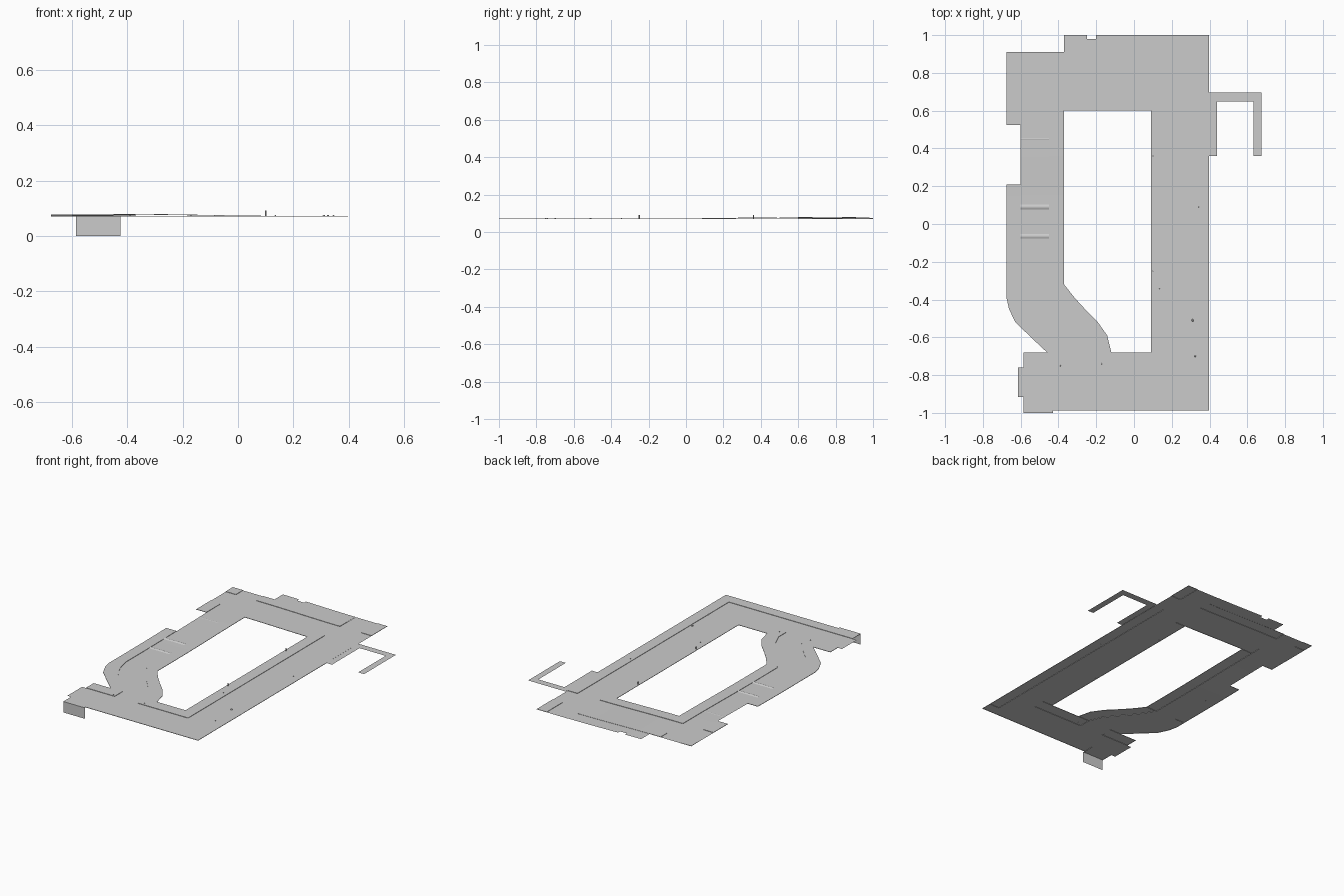
import bpy, bmesh, math

if "Cube" in bpy.data.objects:
    bpy.data.objects.remove(bpy.data.objects["Cube"])


def ramp(v, a, b):
    t = max(0.0, min(1.0, (v - a) / (b - a)))
    return t * t * (3 - 2 * t)


def ground(x, y):
    # nearly level land, rising slightly towards the far left corner
    return 0.070 + 0.007 * ramp(y, -0.1, 0.6) * ramp(-x, -0.15, 0.4)


def finish(name, bm, smooth=True):
    me = bpy.data.meshes.new(name)
    bm.to_mesh(me)
    bm.free()
    ob = bpy.data.objects.new(name, me)
    bpy.context.collection.objects.link(ob)
    if smooth:
        bpy.ops.object.select_all(action='DESELECT')
        ob.select_set(True)
        bpy.context.view_layer.objects.active = ob
        bpy.ops.object.shade_smooth_by_angle(angle=math.radians(30))
    return ob


def patch(bm, corner, nu, nv, h):
    # grid of quads; corner(i, j) gives the plan position of a grid point
    vs = []
    for j in range(nv + 1):
        row = []
        for i in range(nu + 1):
            x, y = corner(i, j)
            row.append(bm.verts.new((x, y, ground(x, y) + h)))
        vs.append(row)
    for j in range(nv):
        for i in range(nu):
            bm.faces.new((vs[j][i], vs[j][i + 1], vs[j + 1][i + 1], vs[j + 1][i]))


def rect(bm, x0, x1, y0, y1, h):
    nu = max(1, round((x1 - x0) / 0.08))
    nv = max(1, round((y1 - y0) / 0.08))
    patch(bm, lambda i, j: (x0 + (x1 - x0) * i / nu, y0 + (y1 - y0) * j / nv), nu, nv, h)


# sweeping bend of the left street: outer and inner edges
OUTER = [(-.675, -.32), (-.675, -.39), (-.662, -.45), (-.628, -.52), (-.54, -.605), (-.46, -.68)]
INNER = [(-.37, -.32), (-.315, -.39), (-.26, -.45), (-.195, -.515), (-.142, -.59), (-.12, -.68)]


def bend(bm, t0, t1, h):
    def at(i, j):
        t = t0 if i == 0 else t1
        j = len(OUTER) - 1 - j
        a, b = OUTER[j], INNER[j]
        return a[0] + (b[0] - a[0]) * t, a[1] + (b[1] - a[1]) * t
    patch(bm, at, 1, len(OUTER) - 1, h)


def sheet(name, rects, h, bend_spans=(), kerb=0.0):
    bm = bmesh.new()
    for r in rects:
        rect(bm, *r, h)
    for t0, t1 in bend_spans:
        bend(bm, t0, t1, h)
    bmesh.ops.remove_doubles(bm, verts=bm.verts, dist=0.0005)
    if kerb:
        edges = [e for e in bm.edges if e.is_boundary]
        geo = bmesh.ops.extrude_edge_only(bm, edges=edges)['geom']
        for v in geo:
            if isinstance(v, bmesh.types.BMVert):
                v.co.z -= kerb
    return finish(name, bm)


# carriageways
sheet('road', [
    (-.675, .325, .675, .835),      # far street
    (-.60, -.45, .835, .91),        # stub at far left
    (.165, .325, .835, 1.0),        # stub at far right
    (.325, .398, .675, .835),       # stub to the right
    (-.60, -.45, -.32, .675),       # left street
    (.165, .325, -.915, .675),      # right street
    (-.615, .165, -.915, -.76),     # near street
    (-.375, -.205, -.76, -.68),     # junction throat
], 0.0, [(.25, .75)])

# raised pavements with kerbs
K = 0.0025
sheet('pavement', [
    (-.675, -.60, .835, .91), (-.45, .165, .835, .91),
    (-.675, -.60, .525, .675), (-.45, .165, .60, .675),
    (-.45, -.37, -.32, .60), (-.675, -.60, -.32, .21),
    (.09, .165, -.68, .60), (.325, .398, -.915, .675),
    (-.585, -.375, -.76, -.68), (-.205, .165, -.76, -.68),
    (-.585, -.43, -1.0, -.915), (-.43, .398, -.988, -.915),
    (.325, .398, .835, 1.0),
], K, [(0, .25), (.75, 1)], K)

# forecourt behind the far street, with a small notch in its rear edge
sheet('forecourt', [
    (-.37, -.25, .91, 1.0), (-.25, -.20, .91, .98), (-.20, .165, .91, 1.0),
], 0.001)

# thin hooked footpath on the right
sheet('side_path', [
    (.398, .675, .648, .695), (.398, .44, .36, .648), (.632, .675, .36, .648),
], 0.002)

# vertical retaining wall at the near left end
bm = bmesh.new()
z = ground(-.5, -1) + K
bm.faces.new([bm.verts.new(p) for p in
              [(-.585, -1, 0), (-.425, -1, 0), (-.425, -1, z), (-.585, -1, z)]])
finish('retaining_wall', bm, False)

# speed humps across the left street
for n, (y, h, w) in enumerate([(.09, .004, .012), (-.065, .004, .012), (.45, .001, .005)]):
    bm = bmesh.new()
    steps = 6

    def hump(i, j):
        return -.60 + .15 * i, y - w + 2 * w * j / steps
    patch(bm, hump, 1, steps, 0.0003)
    for v in bm.verts:
        v.co.z += h * max(0, math.cos((v.co.y - y) / w * math.pi / 2))
    finish(f'speed_hump_{n + 1}', bm)

# slim bollards on the inner kerb of the right street
for n, y in enumerate([.36, -.25]):
    bm = bmesh.new()
    bmesh.ops.create_cone(bm, cap_ends=True, segments=8, radius1=.003, radius2=.003, depth=.02)
    bmesh.ops.translate(bm, verts=bm.verts, vec=(.10, y, ground(.1, y) + .011))
    finish(f'bollard_{n + 1}', bm)

# small rubble pieces lying on the streets
for n, (x, y, s) in enumerate([(.31, -.51, .007), (.325, -.70, .005), (-.17, -.74, .004),
                               (-.39, -.75, .004), (.345, .09, .004), (.135, -.345, .004)]):
    bm = bmesh.new()
    bmesh.ops.create_cone(bm, cap_ends=True, segments=6, radius1=s, radius2=s * .6, depth=.004)
    bmesh.ops.translate(bm, verts=bm.verts, vec=(x, y, ground(x, y) + .003))
    finish(f'rubble_{n + 1}', bm, False)
